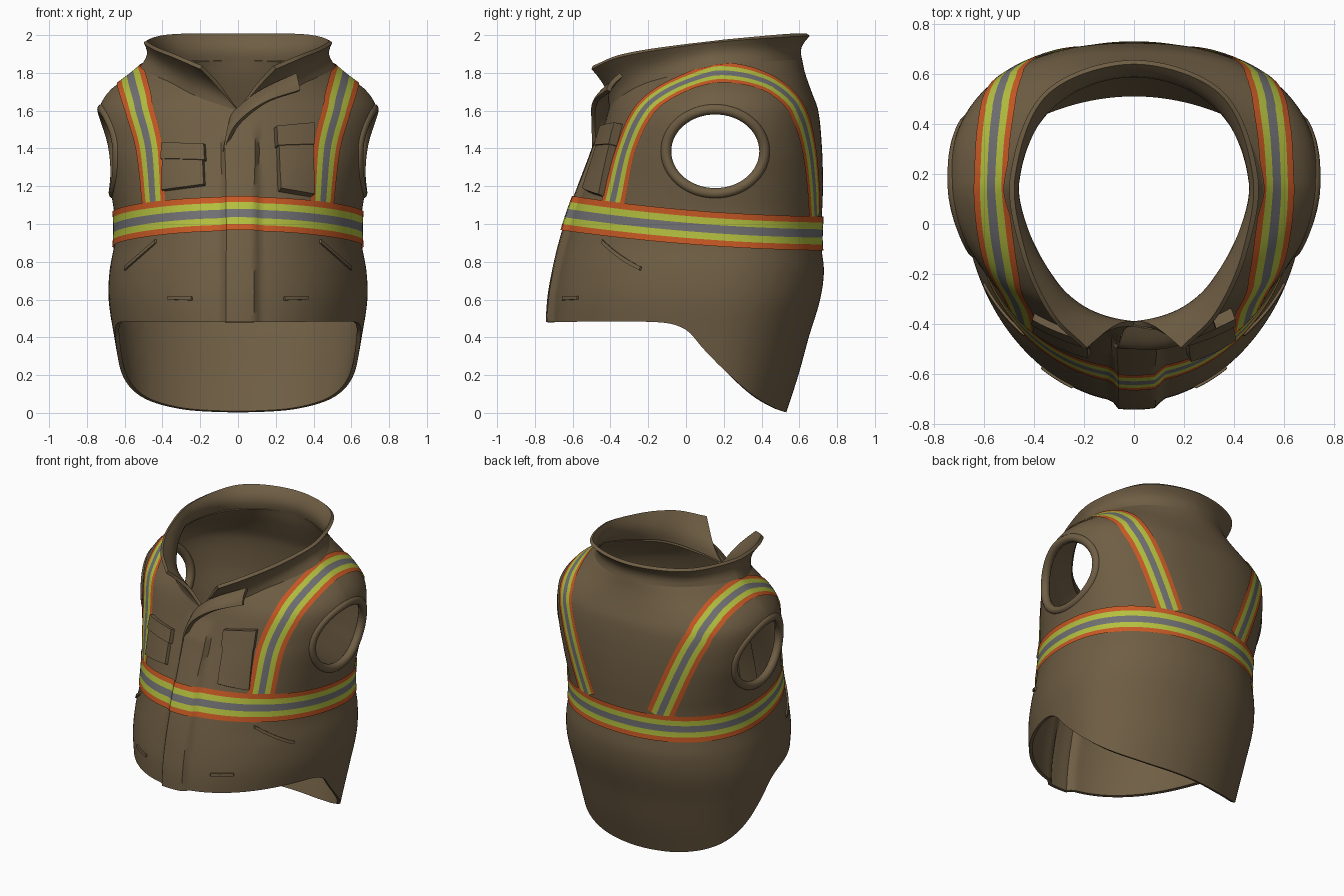
import bpy, bmesh, math
from mathutils import Vector
from mathutils.bvhtree import BVHTree

if "Cube" in bpy.data.objects:
    bpy.data.objects.remove(bpy.data.objects["Cube"])


def material(name, rgb):
    m = bpy.data.materials.new(name)
    m.use_nodes = True
    m.diffuse_color = (*rgb, 1)
    bsdf = next(n for n in m.node_tree.nodes if n.type == 'BSDF_PRINCIPLED')
    bsdf.inputs["Base Color"].default_value = (*rgb, 1)
    bsdf.inputs["Roughness"].default_value = 0.9
    return m


BROWN = material("brown canvas", (0.16, 0.112, 0.058))
ORANGE = material("orange trim", (0.58, 0.1, 0.018))
LIME = material("lime tape", (0.46, 0.53, 0.05))
GREY = material("grey reflector", (0.165, 0.165, 0.175))


def interp(table, key):
    """Smooth interpolation of rows (key, values...)."""
    key = min(max(key, table[0][0]), table[-1][0])
    k = next(i for i in range(len(table) - 1) if key <= table[i + 1][0])
    a, b = table[k], table[k + 1]
    p, n = table[max(k - 1, 0)], table[min(k + 2, len(table) - 1)]
    h = b[0] - a[0]
    t = (key - a[0]) / h
    out = []
    for c in range(1, len(a)):
        m0 = (b[c] - p[c]) / (b[0] - p[0]) * h
        m1 = (n[c] - a[c]) / (n[0] - a[0]) * h
        d = b[c] - a[c]
        out.append(a[c] + t * (m0 + t * (3 * d - 2 * m0 - m1 + t * (m0 + m1 - 2 * d))))
    return out


def along(points, t):
    """Point at fraction t of a smooth path."""
    return interp([(i, *p) for i, p in enumerate(points)], t * (len(points) - 1))


def ramp(value, start, end):
    return min(1, max(0, (value - start) / (end - start)))


def grid(name, rows, mats=(BROWN,), wrap=False, wrap_rows=False, rule=None):
    bm = bmesh.new()
    vs = [[bm.verts.new(p) for p in r] for r in rows]
    nr, nc = len(rows), len(rows[0])
    for j in range(nr if wrap_rows else nr - 1):
        for i in range(nc if wrap else nc - 1):
            j2, i2 = (j + 1) % nr, (i + 1) % nc
            f = bm.faces.new((vs[j][i], vs[j][i2], vs[j2][i2], vs[j2][i]))
            f.material_index = rule(j) if rule else 0
    if wrap and wrap_rows:
        bmesh.ops.recalc_face_normals(bm, faces=bm.faces)
    me = bpy.data.meshes.new(name)
    bm.to_mesh(me)
    bm.free()
    for m in mats:
        me.materials.append(m)
    ob = bpy.data.objects.new(name, me)
    bpy.context.collection.objects.link(ob)
    return ob


def activate(ob):
    bpy.ops.object.select_all(action='DESELECT')
    ob.select_set(True)
    bpy.context.view_layer.objects.active = ob


def thicken(ob, amount):
    activate(ob)
    mod = ob.modifiers.new("cloth", 'SOLIDIFY')
    mod.thickness, mod.offset = amount, -1
    bpy.ops.object.modifier_apply(modifier=mod.name)


# Body shape: height, half width, front depth, back depth, front and back roundness
PROFILE = [(0, .59, -.72, .53, 1, 1.04), (.2, .62, -.72, .595, 1, 1), (.4, .655, -.715, .65, 1, .97),
           (.6, .685, -.705, .71, 1, .95), (.75, .68, -.68, .73, 1, .94), (.9, .655, -.645, .715, 1, .92),
           (1.05, .655, -.6, .72, 1, .89), (1.2, .68, -.545, .725, 1, .85), (1.4, .72, -.47, .72, 1, .82),
           (1.6, .735, -.41, .7, 1.07, .84), (1.7, .685, -.385, .665, 1.25, .88),
           (1.8, .56, -.36, .63, 1.45, .94), (1.87, .48, -.34, .615, 1.5, 1)]
HEM = [(-.8, .48), (-.15, .48), (0, .44), (.1, .33), (.22, .21), (.36, .09), (.48, .02), (.54, 0)]
NECK = [(0, 1.6), (.1, 1.66), (.25, 1.76), (.5, 1.84), (1, 1.87), (1.5, 1.84)]
COLUMNS, ROWS, MID_Y = 200, 64, 0.16


def surf(a, z):
    """Body surface at angle a, counted from the front toward +x."""
    w, front, back, front_e, back_e = interp(PROFILE, z)
    s, c = math.sin(a), math.cos(a)
    e = front_e if c > 0 else back_e
    x = w * math.copysign(abs(s) ** e, s)
    y = MID_Y + ((front - MID_Y) if c > 0 else (MID_Y - back)) * math.copysign(abs(c) ** e, c)
    if c > 0:       # raised front placket
        y -= .03 * ramp(abs(x - .012), .1, .082) * ramp(z, 1.55, 1.42)
    return Vector((x, y, z))


def side(a):
    return 1 - abs(1 - a / math.pi)


def hem_height(a):
    z = .48
    for _ in range(10):
        z = interp(HEM, surf(a, z).y)[0]
    return max(z, 0)


angles = [2 * math.pi * i / COLUMNS for i in range(COLUMNS)]
lows = [hem_height(a) for a in angles]
tops = [interp(NECK, side(a))[0] for a in angles]
body = grid("vest_body", [[surf(a, lo + (hi - lo) * j / ROWS) for a, lo, hi in zip(angles, lows, tops)]
                          for j in range(ROWS + 1)], wrap=True)
bvh = BVHTree.FromPolygons([v.co.copy() for v in body.data.vertices],
                           [tuple(p.vertices) for p in body.data.polygons])
thicken(body, 0.022)

# Armholes
HOLE_Y, HOLE_Z, RY, RZ = .155, 1.385, .235, .197
bpy.ops.mesh.primitive_cylinder_add(vertices=72, radius=1, depth=3, location=(0, HOLE_Y, HOLE_Z),
                                    rotation=(0, math.pi / 2, 0))
cutter = bpy.context.object
cutter.name = "armhole_cutter"
cutter.hide_render = True
cutter.scale = (RZ + .02, RY + .02, 1)
activate(body)
cut = body.modifiers.new("armholes", 'BOOLEAN')
cut.operation, cut.solver, cut.object = 'DIFFERENCE', 'EXACT', cutter
bpy.ops.object.modifier_apply(modifier=cut.name)
bpy.data.objects.remove(cutter)

# Rolled armhole edges
for label, s in (("left", 1), ("right", -1)):
    rows = []
    for i in range(64):
        a = 2 * math.pi * i / 64
        radial = Vector((0, math.cos(a), math.sin(a)))
        p = Vector((0, HOLE_Y + (RY + .026) * radial.y, HOLE_Z + (RZ + .026) * radial.z))
        hit = bvh.ray_cast(Vector((2 * s, p.y, p.z)), Vector((-s, 0, 0)))[0]
        p.x = hit.x - s * .016
        rows.append([p + radial * (.028 * math.cos(b)) + Vector((s * .028 * math.sin(b), 0, 0))
                     for b in (math.pi * k / 6 for k in range(12))])
    grid(label + "_armhole_edge", rows, wrap=True, wrap_rows=True)

# Collar: attached at the neckline, flaring to open wings at the front
EDGE = [(0, .2, -.5, 1.82), (.15, .34, -.36, 1.88), (.3, .45, -.12, 1.925),
        (.5, .495, .19, 1.965), (.75, .355, .53, 1.99), (1, 0, .655, 1.995), (1.25, -.355, .53, 1.99)]
rows = [[] for _ in range(7)]
for i in range(COLUMNS + 1):
    a = 2 * math.pi * i / COLUMNS
    base = surf(a, interp(NECK, side(a))[0])
    x, y, z = interp(EDGE, side(a))
    tip = Vector((x if i <= COLUMNS / 2 else -x, y, z))
    for j, row in enumerate(rows):
        t = j / 6
        p = base.lerp(tip, t)
        pinch = 1 - .05 * math.sin(math.pi * t)
        row.append(Vector((p.x * pinch, MID_Y + (p.y - MID_Y) * pinch, p.z)))
thicken(grid("collar", rows), 0.022)


def patch(name, lower, upper, depth, n=12):
    """Padded cloth panel lying on the front, between two (x, z) paths."""
    steps = [0, .03] + [k / n for k in range(1, n)] + [.97, 1]
    rows = []
    for v in steps:
        row = []
        for u in steps:
            lo, hi = along(lower, u), along(upper, u)
            x, z = (lo[k] + (hi[k] - lo[k]) * v for k in (0, 1))
            hit, normal = bvh.ray_cast(Vector((x, -2, z)), Vector((0, 1, 0)))[:2]
            border = u in (0, 1) or v in (0, 1)
            row.append(hit + normal * (-.01 if border else depth))
        rows.append(row)
    grid(name, rows)


# Chest pockets, flaps and hand pocket welts
patch("left_chest_pocket", [(.21, 1.17), (.39, 1.14)], [(.2, 1.49), (.385, 1.51)], .04)
patch("left_pocket_flap", [(.195, 1.4), (.39, 1.41)], [(.19, 1.51), (.39, 1.53)], .048)
patch("right_chest_pocket", [(-.4, 1.17), (-.17, 1.2)], [(-.4, 1.41), (-.18, 1.4)], .02)
patch("right_pocket_flap", [(-.405, 1.34), (-.165, 1.33)], [(-.4, 1.43), (-.17, 1.42)], .027)
for label, s in (("left", 1), ("right", -1)):
    ends = sorted([(s * .43, .9), (s * .6, .75)])
    patch(label + "_hand_pocket_welt", ends, [(x, z + .02) for x, z in ends], .01)
    ends = sorted([(s * .24, .595), (s * .37, .6)])
    patch(label + "_lower_crease", ends, [(x, z + .02) for x, z in ends], .01)

# Storm flap folding over the top of the placket
LOWER = [(-.08, -.495, 1.38), (-.01, -.5, 1.53), (.14, -.495, 1.645), (.33, -.42, 1.71)]
UPPER = [(-.055, -.46, 1.52), (-.02, -.41, 1.6), (.12, -.42, 1.71), (.31, -.35, 1.8)]
rows = []
for j in range(9):
    v = j / 8
    row = []
    for i in range(25):
        p = Vector(along(LOWER, i / 24)).lerp(Vector(along(UPPER, i / 24)), v)
        row.append(p - Vector((0, .015 * math.sin(math.pi * v), 0)))
    rows.append(row)
thicken(grid("storm_flap", rows), 0.025)

# Reflective tape: five bands across the width
TAPE = [-.09, -.058, -.022, .022, .058, .09]
TAPE_MATS = (ORANGE, LIME, GREY)


def band(j):
    return min(j, 4 - j)


belt = []
for d in TAPE:
    row = []
    for a in angles:
        z = 1
        for _ in range(8):
            y = surf(a, z).y
            z = .985 - .085 * y + .05 * y * y
        p = surf(a, z + d)
        out = Vector((p.x, p.y - MID_Y, 0)).normalized()
        row.append(p + out * .009)
    belt.append(row)
grid("waist_tape", belt, TAPE_MATS, wrap=True, rule=band)

STRAP = [(.455, -.4, 1.1), (.465, -.31, 1.4), (.51, -.2, 1.6), (.555, -.03, 1.735), (.57, .2, 1.8),
         (.53, .41, 1.72), (.47, .56, 1.56), (.41, .65, 1.37), (.28, .7, 1.03)]


def snap(p):
    return bvh.find_nearest(p)[:2]


for label, s in (("left", 1), ("right", -1)):
    rows = [[] for _ in TAPE]
    n = 90
    for i in range(n + 1):
        here, ahead, behind = (Vector(along(STRAP, min(max(k / n, 0), 1))) for k in (i, i + 1, i - 1))
        for v in (here, ahead, behind):
            v.x *= s
        hit, normal = snap(here)
        across = (ahead - behind).cross(normal).normalized()
        for row, d in zip(rows, TAPE):
            q, m = snap(hit - across * d * .95)
            row.append(q + m * .007)
    grid(label + "_shoulder_tape", rows, TAPE_MATS, rule=band)

# Smooth cloth with crisp folds
for ob in bpy.context.scene.objects:
    if ob.type == 'MESH':
        activate(ob)
        bpy.ops.object.shade_smooth_by_angle(angle=math.radians(40))
